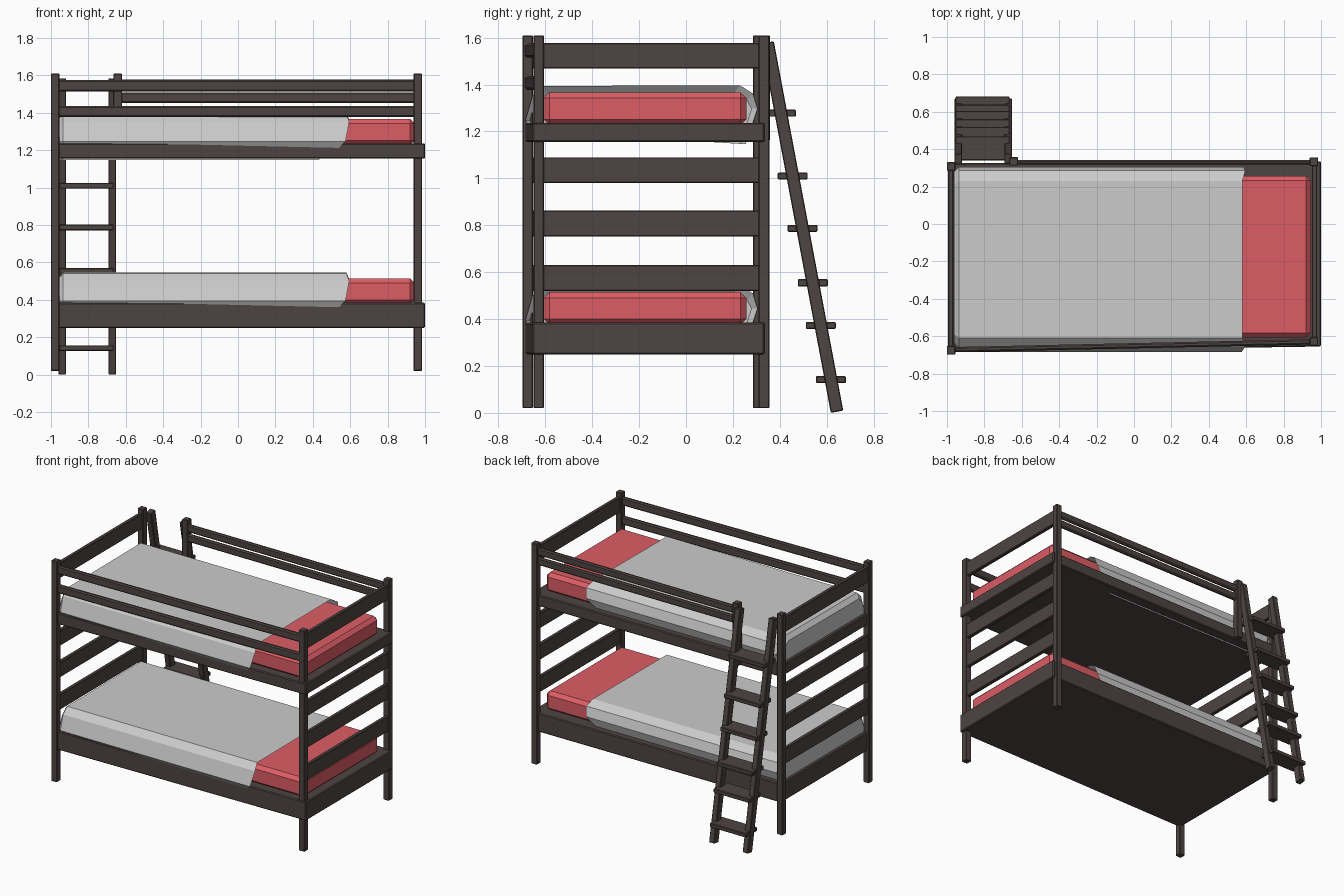
import bpy, bmesh
from mathutils import Vector

if "Cube" in bpy.data.objects:
    bpy.data.objects.remove(bpy.data.objects["Cube"])


def material(name, rgb):
    m = bpy.data.materials.new(name)
    m.diffuse_color = (*rgb, 1)
    m.use_nodes = True
    m.node_tree.nodes["Principled BSDF"].inputs["Base Color"].default_value = m.diffuse_color
    return m


WOOD = material("dark_wood", (0.075, 0.058, 0.054))
RED = material("red_fabric", (0.72, 0.11, 0.13))
GREY = material("grey_fabric", (0.55, 0.55, 0.55))


def make(name, verts, faces, mat, bevel=0):
    me = bpy.data.meshes.new(name)
    bm = bmesh.new()
    vs = [bm.verts.new(v) for v in verts]
    for f in faces:
        bm.faces.new([vs[i] for i in f])
    bmesh.ops.recalc_face_normals(bm, faces=bm.faces)
    if bevel:
        bmesh.ops.bevel(bm, geom=list(bm.edges), offset=bevel, segments=1, affect='EDGES')
    bm.to_mesh(me)
    bm.free()
    me.materials.append(mat)
    ob = bpy.data.objects.new(name, me)
    bpy.context.collection.objects.link(ob)
    return ob


def prism(name, low, high, mat, bevel=0):
    """Solid between two matching outlines."""
    n = len(low)
    faces = [tuple(range(n)), tuple(range(n, 2 * n))]
    faces += [(i, (i + 1) % n, n + (i + 1) % n, n + i) for i in range(n)]
    return make(name, list(low) + list(high), faces, mat, bevel)


def beam(name, a, b, wide, thick, side, bevel=0.004):
    """Bar from a to b; 'side' is the axis along which 'wide' is measured."""
    a, b = Vector(a), Vector(b)
    s = Vector(side)
    t = (b - a).cross(s).normalized() * thick / 2
    s = s * wide / 2
    ring = [s + t, s - t, -s - t, -s + t]
    return prism(name, [a + r for r in ring], [b + r for r in ring], WOOD, bevel)


UP, X, Y = (0, 0, 1), (1, 0, 0), (0, 1, 0)

# Corner posts and the short guard post beside the ladder
for name, x, y, z0 in (("front_left_post", -.978, -.675, .02),
                       ("front_right_post", .962, -.628, .02),
                       ("back_left_post", -.978, .308, .02),
                       ("back_right_post", .962, .333, .02),
                       ("guard_post", -.643, .335, 1.16)):
    beam(name, (x, y, z0), (x, y, 1.61), .046, .046, X)

# End boards, both ends
for z in (1.523, 1.035, .808, .575):
    beam("right_end_board", (.965, -.62, z), (.965, .33, z), .11, .028, UP)
    beam("left_end_board", (-.98, -.66, z), (-.98, .305, z), .11, .028, UP)

# Guard rails on the upper bunk
for z in (1.545, 1.407):
    beam("front_guard_rail", (-.975, -.672, z), (.962, -.63, z), .06, .028, UP, .008)
for z in (1.55, 1.48):
    beam("back_guard_rail", (-.643, .33, z), (.962, .33, z), .055, .026, UP, .008)


def bunk(label, bottom, top):
    # Slightly skewed solid bed base
    outline = [(-.985, -.685), (1.0, -.655), (1.0, .335), (-.985, .325)]
    prism(label + "_bed_base", [(x, y, bottom) for x, y in outline],
          [(x, y, top) for x, y in outline], WOOD, .006)

    # Mattress
    m = [(-.94, -.607), (.945, -.607), (.945, .257), (-.94, .257)]
    prism(label + "_mattress", [(x, y, top - .01) for x, y in m],
          [(x, y, top + .13) for x, y in m], RED, .025)

    # Blanket: draped profile (y, height above base, right edge x)
    profile = [(-.655, -.035, .53), (-.685, .01, .575), (-.655, .115, .595),
               (-.61, .157, .58), (.23, .16, .58), (.285, .125, .595),
               (.305, .06, .585), (.255, -.09, .43)]
    n = len(profile)
    verts = [(-.962, y * .95 - .01, top + h - (.03 if h > .1 else 0)) for y, h, _ in profile]
    verts += [(-.935, y, top + h) for y, h, _ in profile]
    verts += [(x, y, top + h) for y, h, x in profile]
    faces = [tuple(range(n))]
    for row in (0, n):
        faces += [(row + i, row + i + 1, row + n + i + 1, row + n + i) for i in range(n - 1)]
    make(label + "_blanket", verts, faces, GREY)


bunk("lower", .25, .385)
bunk("upper", 1.155, 1.237)


# Leaning ladder
def lean(z):
    return .645 - .188 * z


for x in (-.94, -.672):
    beam("ladder_upright", (x, lean(.005), .005), (x, lean(1.58), 1.58), .042, .054, X)
for z in (1.278, 1.01, .787, .555, .373, .142):
    beam("ladder_rung", (-.955, lean(z), z), (-.665, lean(z), z), .128, .03, Y)
